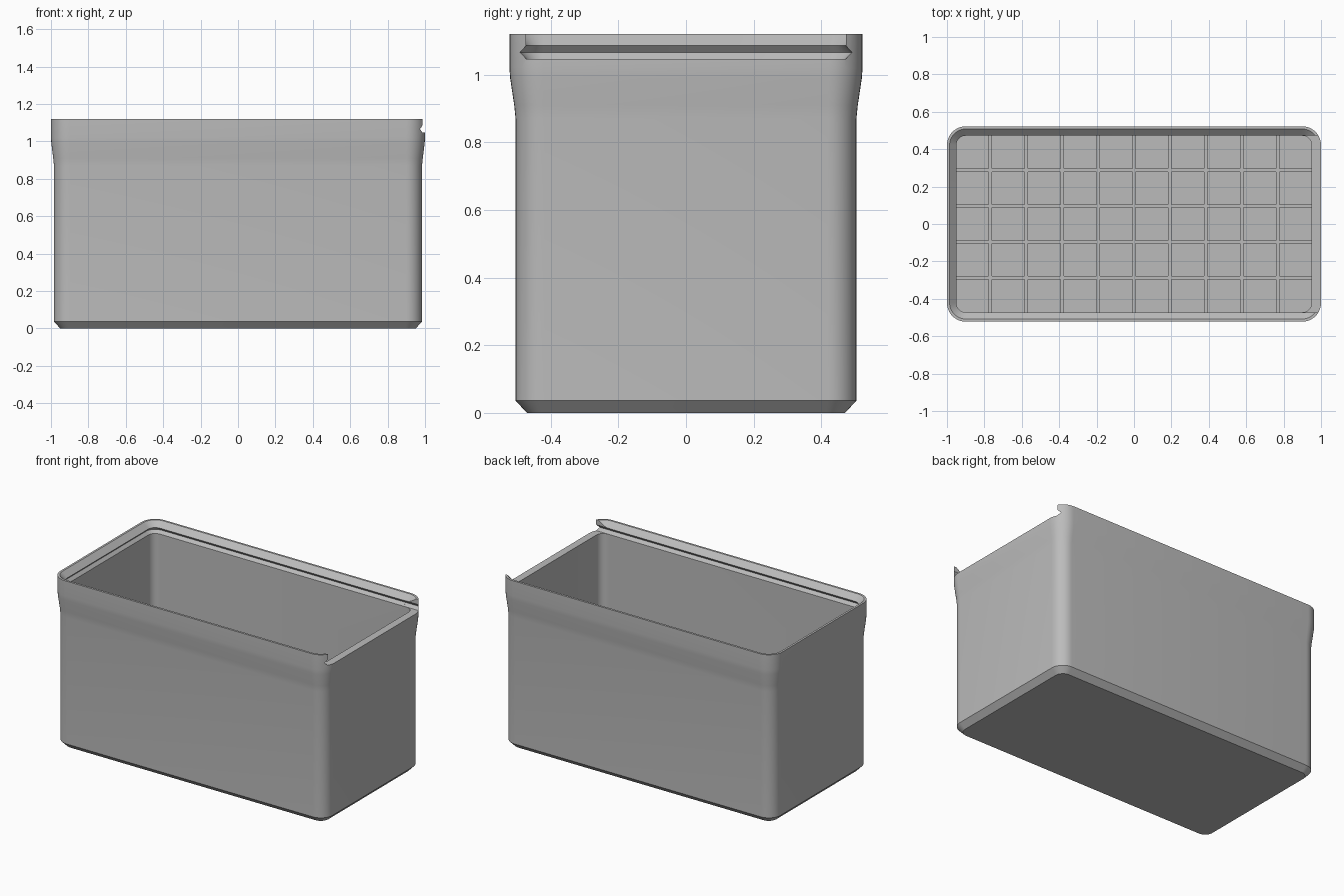
import bpy, bmesh, math

cube = bpy.data.objects.get("Cube")
if cube:
    bpy.data.objects.remove(cube, do_unlink=True)

grey = bpy.data.materials.new("plain grey")
grey.use_nodes = True
GREY = (0.5, 0.5, 0.5, 1)
grey.diffuse_color = GREY
grey.node_tree.nodes["Principled BSDF"].inputs["Base Color"].default_value = GREY

TOP = 1.12
FLOOR = 0.036
INNER_X, INNER_Y = 0.95, 0.472


def finish(bm, name):
    bmesh.ops.recalc_face_normals(bm, faces=bm.faces)
    mesh = bpy.data.meshes.new(name)
    bm.to_mesh(mesh)
    bm.free()
    mesh.materials.append(grey)
    ob = bpy.data.objects.new(name, mesh)
    bpy.context.scene.collection.objects.link(ob)
    return ob


def rounded_ring(bm, hx, hy, r, z, steps=9):
    """Rounded rectangle of vertices at height z."""
    ring = []
    for q, (sx, sy) in enumerate([(1, 1), (-1, 1), (-1, -1), (1, -1)]):
        for i in range(steps + 1):
            a = (q + i / steps) * math.pi / 2
            ring.append(bm.verts.new((sx * (hx - r) + r * math.cos(a),
                                      sy * (hy - r) + r * math.sin(a), z)))
    return ring


def select_only(ob):
    bpy.ops.object.select_all(action='DESELECT')
    ob.select_set(True)
    bpy.context.view_layer.objects.active = ob


# Box shell: outer wall going up, lid groove and cavity going down
sections = [
    (0.95, 0.47, 0.055, 0),
    (0.984, 0.504, 0.085, FLOOR),
    (0.984, 0.504, 0.085, 0.87),
    (0.988, 0.508, 0.088, 0.91),
    (0.998, 0.520, 0.098, 0.99),
    (1.0, 0.522, 0.1, 1.02),
    (1.0, 0.522, 0.1, TOP),
    (0.986, 0.508, 0.086, TOP),
    (INNER_X, INNER_Y, 0.05, 1.086),
    (0.968, 0.49, 0.068, 1.066),
    (INNER_X, INNER_Y, 0.05, 1.047),
    (INNER_X, INNER_Y, 0.05, FLOOR),
]
bm = bmesh.new()
rings = [rounded_ring(bm, *s) for s in sections]
for a, b in zip(rings, rings[1:]):
    for i in range(len(a)):
        j = (i + 1) % len(a)
        bm.faces.new((a[i], a[j], b[j], b[i]))
bm.faces.new(rings[0])
bm.faces.new(rings[-1])
box = finish(bm, "box_shell")

# Dovetail cutter that opens the lid slot through the +x end
half = [(INNER_Y, 1.047), (0.49, 1.066), (INNER_Y, 1.086), (INNER_Y, 1.2)]
profile = half + [(-y, z) for y, z in reversed(half)]
bm = bmesh.new()
face = bm.faces.new([bm.verts.new((0.88, y * 1.001, z)) for y, z in profile])
ext = bmesh.ops.extrude_face_region(bm, geom=[face])
for v in ext["geom"]:
    if isinstance(v, bmesh.types.BMVert):
        v.co.x = 1.2
cutter = finish(bm, "lid_slot_cutter")
cutter.hide_render = True

cut = box.modifiers.new("lid_slot", 'BOOLEAN')
cut.operation = 'DIFFERENCE'
cut.solver = 'EXACT'
cut.object = cutter
select_only(box)
bpy.ops.object.modifier_apply(modifier=cut.name)
bpy.data.objects.remove(cutter, do_unlink=True)
select_only(box)
bpy.ops.object.shade_smooth_by_angle(angle=math.radians(25))

# Low grid of ribs on the cavity floor
PITCH, WIDTH, HEIGHT = 0.192, 0.018, 0.012
bm = bmesh.new()


def rib(x, y, sx, sy):
    made = bmesh.ops.create_cube(bm, size=1)["verts"]
    bmesh.ops.scale(bm, vec=(sx, sy, HEIGHT), verts=made)
    bmesh.ops.translate(bm, vec=(x, y, FLOOR + HEIGHT / 2), verts=made)


for k in range(-4, 5):
    rib(k * PITCH, 0, WIDTH, 2 * INNER_Y)
# Cross ribs are split into short lengths between the long ones
edges = [-INNER_X] + [k * PITCH for k in range(-4, 5)] + [INNER_X]
for row in (-1.5, -0.5, 0.5, 1.5):
    for i, (a, b) in enumerate(zip(edges, edges[1:])):
        a += WIDTH / 2 if i > 0 else 0
        b -= WIDTH / 2 if i < len(edges) - 2 else 0
        rib((a + b) / 2, row * PITCH, b - a, WIDTH)
finish(bm, "floor_ribs")
